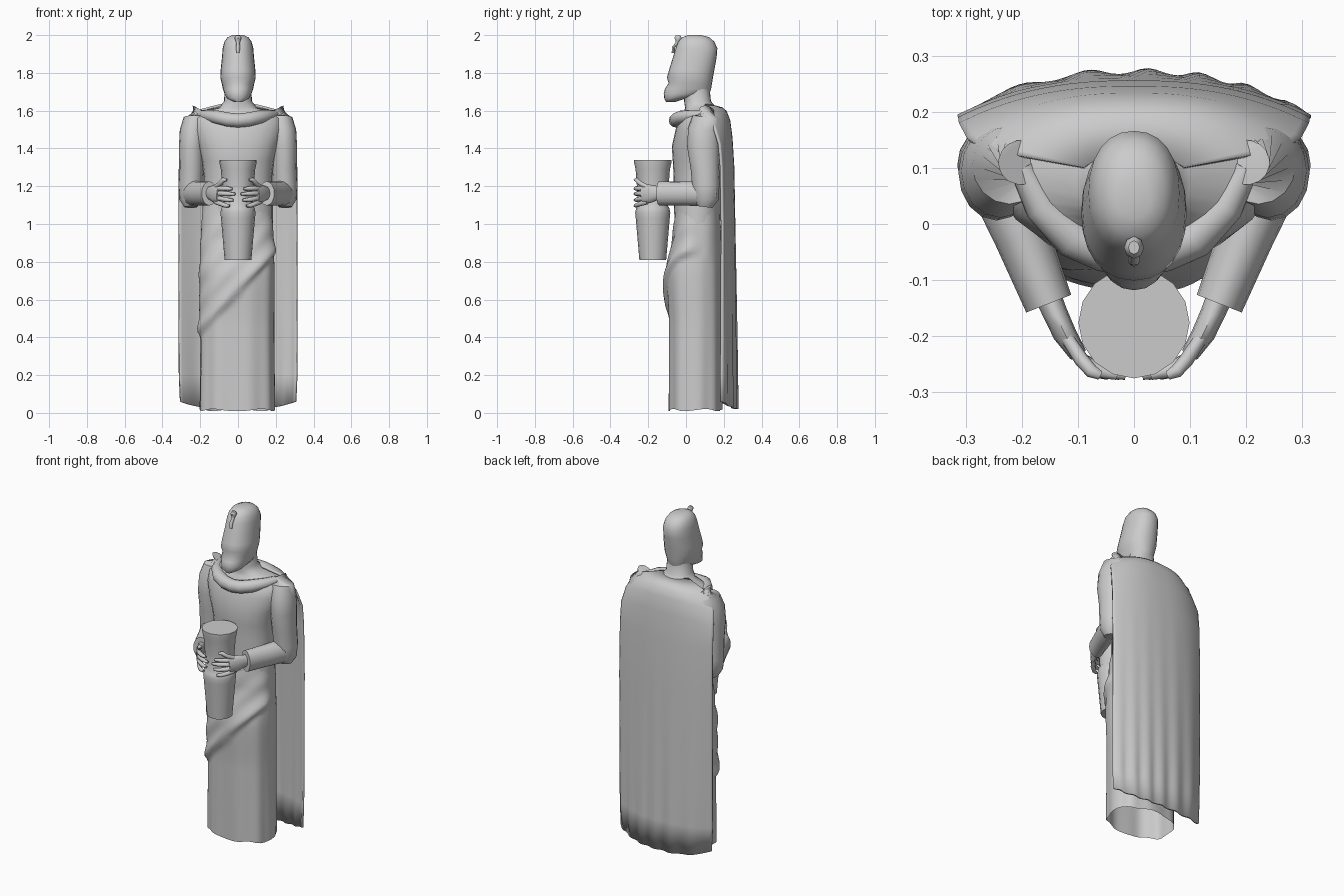
import bpy, bmesh, math
from mathutils import Vector

cube = bpy.data.objects.get("Cube")
if cube:
    bpy.data.objects.remove(cube)

stone = bpy.data.materials.new("grey stone")
stone.use_nodes = True
GREY = (0.6, 0.6, 0.6, 1)
stone.diffuse_color = GREY
stone.node_tree.nodes["Principled BSDF"].inputs["Base Color"].default_value = GREY


def grid_object(name, rows, closed=True, cap_start=False, cap_end=False, angle=50):
    """Skin a list of point rows into a smooth surface."""
    bm = bmesh.new()
    vs = [[bm.verts.new(p) for p in row] for row in rows]
    n = len(rows[0])
    for a, b in zip(vs, vs[1:]):
        for i in range(n if closed else n - 1):
            j = (i + 1) % n
            bm.faces.new((a[i], a[j], b[j], b[i]))
    if cap_start:
        bm.faces.new(vs[0])
    if cap_end:
        bm.faces.new(vs[-1])
    bmesh.ops.recalc_face_normals(bm, faces=bm.faces)
    mesh = bpy.data.meshes.new(name)
    bm.to_mesh(mesh)
    bm.free()
    mesh.materials.append(stone)
    ob = bpy.data.objects.new(name, mesh)
    bpy.context.collection.objects.link(ob)
    bpy.ops.object.select_all(action="DESELECT")
    ob.select_set(True)
    bpy.context.view_layer.objects.active = ob
    bpy.ops.object.shade_smooth_by_angle(angle=math.radians(angle))
    return ob


def ring(z, rx, front, back, n=2.0, sides=24, cx=0.0):
    """Horizontal superellipse between a front and a back y."""
    pts = []
    for i in range(sides):
        a = 2 * math.pi * i / sides
        c, s = math.cos(a), math.sin(a)
        x = math.copysign(abs(c) ** (2 / n), c) * rx
        y = math.copysign(abs(s) ** (2 / n), s) * (back - front) / 2
        pts.append(Vector((cx + x, (front + back) / 2 + y, z)))
    return pts


def tube(name, path, sides=12):
    """Sweep ellipses along a path of (x, y, z, side radius, up radius)."""
    pts = [Vector(p[:3]) for p in path]
    rows = []
    for k, p in enumerate(path):
        t = (pts[min(k + 1, len(pts) - 1)] - pts[max(k - 1, 0)]).normalized()
        side = Vector((1, 0, 0)) if abs(t.z) > 0.85 else t.cross(Vector((0, 0, 1))).normalized()
        up = side.cross(t)
        rows.append([pts[k] + side * p[3] * math.cos(2 * math.pi * i / sides)
                     + up * p[4] * math.sin(2 * math.pi * i / sides) for i in range(sides)])
    return grid_object(name, rows, True, True, True)


def lerp_table(table, z):
    for a, b in zip(table, table[1:]):
        if a[0] <= z <= b[0]:
            f = (z - a[0]) / (b[0] - a[0])
            f = f * f * (3 - 2 * f)
            return [p + (q - p) * f for p, q in zip(a, b)]
    return table[-1]


# Torso and neck
torso = [(1.0, .185, -.06, .18), (1.12, .185, -.065, .19), (1.25, .18, -.065, .2),
         (1.33, .19, -.07, .2), (1.41, .21, -.075, .21), (1.5, .24, -.055, .215),
         (1.56, .235, -.035, .205), (1.595, .18, -.01, .195), (1.615, .1, -.005, .16),
         (1.65, .074, -.01, .132), (1.72, .07, -.01, .125)]
grid_object("torso", [ring(*r, n=2.2) for r in torso], True, True, True)

# Head with projecting chin and tall flat-topped crown
head = [(1.645, .02, -.105, -.06), (1.665, .058, -.115, .0), (1.69, .072, -.118, .125),
        (1.715, .08, -.112, .133), (1.745, .086, -.092, .138), (1.775, .094, -.101, .143),
        (1.815, .092, -.09, .15), (1.88, .085, -.07, .162), (1.93, .081, -.055, .166),
        (1.965, .072, -.042, .15), (1.988, .056, -.02, .125), (2.0, .03, .01, .08)]
grid_object("head", [ring(*r, n=2.2) for r in head], True, True, True)

# Brow ornament
tube("brow_ornament", [(0, -.068, 1.905, .008, .008), (0, -.066, 1.935, .011, .008),
                       (0, -.05, 1.955, .009, .008), (0, -.043, 1.97, .013, .012),
                       (0, -.042, 1.985, .018, .02), (0, -.042, 1.998, .01, .012)], 8)

# Skirt: vertical pleats below, diagonal wrap above
skirt_profile = [(.015, .198, -.09, .19), (.45, .195, -.09, .19), (.72, .198, -.1, .19),
                 (.95, .19, -.065, .185), (1.1, .182, -.055, .18)]
rows = []
for k in range(56):
    z = .015 + 1.085 * k / 55
    _, rx, front, back = lerp_table(skirt_profile, z)
    row = ring(z, rx, front, back, 2.5, 72, -.005)
    for i, p in enumerate(row):
        a = 2 * math.pi * i / 72
        out = Vector((math.cos(a), math.sin(a), 0))
        above = z - (.62 + 1.1 * p.x)
        facing = max(0, min(1, (.08 - p.y) / .08))
        pleat = .004 * math.sin(9 * a + 1) * (1 - z / 1.2)
        if above > 0:
            roll = .016 * math.exp(-(above / .12) ** 2) + .005
            crease = .004 * math.sin(above * 42)
            p += out * (roll + crease) * facing * min(1, above / .03) * min(1, (1.1 - z) / .2)
        else:
            p += out * pleat
        if k == 0:
            p.z += .006 * math.sin(5 * a)
    rows.append(row)
grid_object("wrapped_skirt", rows, angle=80)

# Rolled neckline
tube("neckline_roll", [(s * x, y, z, r, r) for s, x, y, z, r in [
    (-1, .2, .1, 1.58, .022), (-1, .165, .03, 1.575, .03), (-1, .11, -.025, 1.565, .036),
    (-1, .055, -.048, 1.553, .037), (1, 0, -.054, 1.548, .037), (1, .055, -.048, 1.553, .037),
    (1, .11, -.025, 1.565, .036), (1, .165, .03, 1.575, .03), (1, .2, .1, 1.58, .022)]])

# Cape: (top z, half width, edge y, back y, drop at the sides)
cape = [(1.63, .09, .1, .125, .0), (1.612, .2, .12, .19, .01), (1.595, .265, .13, .21, .035),
        (1.55, .295, .15, .228, .05), (1.46, .309, .175, .24, .04), (1.3, .311, .185, .25, .0),
        (1.0, .312, .19, .255, .0), (.7, .312, .19, .26, .0), (.4, .312, .19, .264, .0),
        (.2, .311, .188, .266, .0), (.02, .305, .19, .266, -.04)]
rows = []
for z, w, edge, back, drop in cape:
    fold = max(0, 1 - z / 1.4) ** 2
    row = []
    for i in range(49):
        u = i / 24 - 1
        y = back - (back - edge) * abs(u) ** 2.4
        y += .006 * fold * math.sin(19 * u + 4 * u * u)
        row.append(Vector((w * u, y, z - drop * abs(u) ** 3)))
    rows.append(row)
cape_ob = grid_object("cape", rows, False, angle=70)
solid = cape_ob.modifiers.new("thickness", "SOLIDIFY")
solid.thickness = .012
solid.offset = 0

# Arms, cuffs and hands
for s, label in ((1, "left"), (-1, "right")):
    tube(label + "_upper_arm", [(s * x, y, z, rx, ry) for x, y, z, rx, ry in [
        (.2, .11, 1.6, .04, .05), (.222, .105, 1.565, .066, .075), (.238, .095, 1.5, .07, .085),
        (.245, .092, 1.41, .068, .086), (.245, .1, 1.3, .066, .076),
        (.25, .105, 1.2, .065, .072), (.25, .105, 1.13, .06, .066), (.25, .1, 1.09, .035, .04)]], 16)
    tube(label + "_forearm", [(s * x, y, z, rx, ry) for x, y, z, rx, ry in [
        (.262, .165, 1.165, .03, .035), (.256, .135, 1.163, .055, .06),
        (.243, .09, 1.162, .06, .068), (.2, -.02, 1.162, .05, .064),
        (.152, -.142, 1.162, .043, .064)]], 16)
    tube(label + "_palm", [(s * x, y, z, rx, ry) for x, y, z, rx, ry in [
        (.157, -.12, 1.163, .024, .032), (.14, -.16, 1.163, .022, .04),
        (.124, -.195, 1.16, .021, .05), (.1, -.232, 1.155, .016, .046)]])
    # Four fingers and a thumb: base height, tip height, tip x
    for name, z0, z1, tip in [("little_finger", 1.117, 1.098, .045), ("ring_finger", 1.14, 1.128, .025),
                              ("middle_finger", 1.163, 1.16, .015), ("index_finger", 1.187, 1.188, .03),
                              ("thumb", 1.195, 1.235, .06)]:
        tube(label + "_" + name, [
            (s * .118, -.205, z0, .012, .013),
            (s * .093, -.243, (z0 + z1) / 2, .013, .013),
            (s * (tip + .09) / 2, -.263, z1, .012, .012),
            (s * tip, -.27, z1 - .002, .008, .007)], 8)

# Tall vessel held in both hands
vessel = [(.81, .071), (1.03, .09), (1.06, .093), (1.085, .088), (1.1, .078),
          (1.2, .084), (1.29, .091), (1.325, .099), (1.34, .099)]
grid_object("vessel", [ring(z, r, -.176 - r, -.176 + r, sides=16) for z, r in vessel],
            True, True, True, angle=40)
